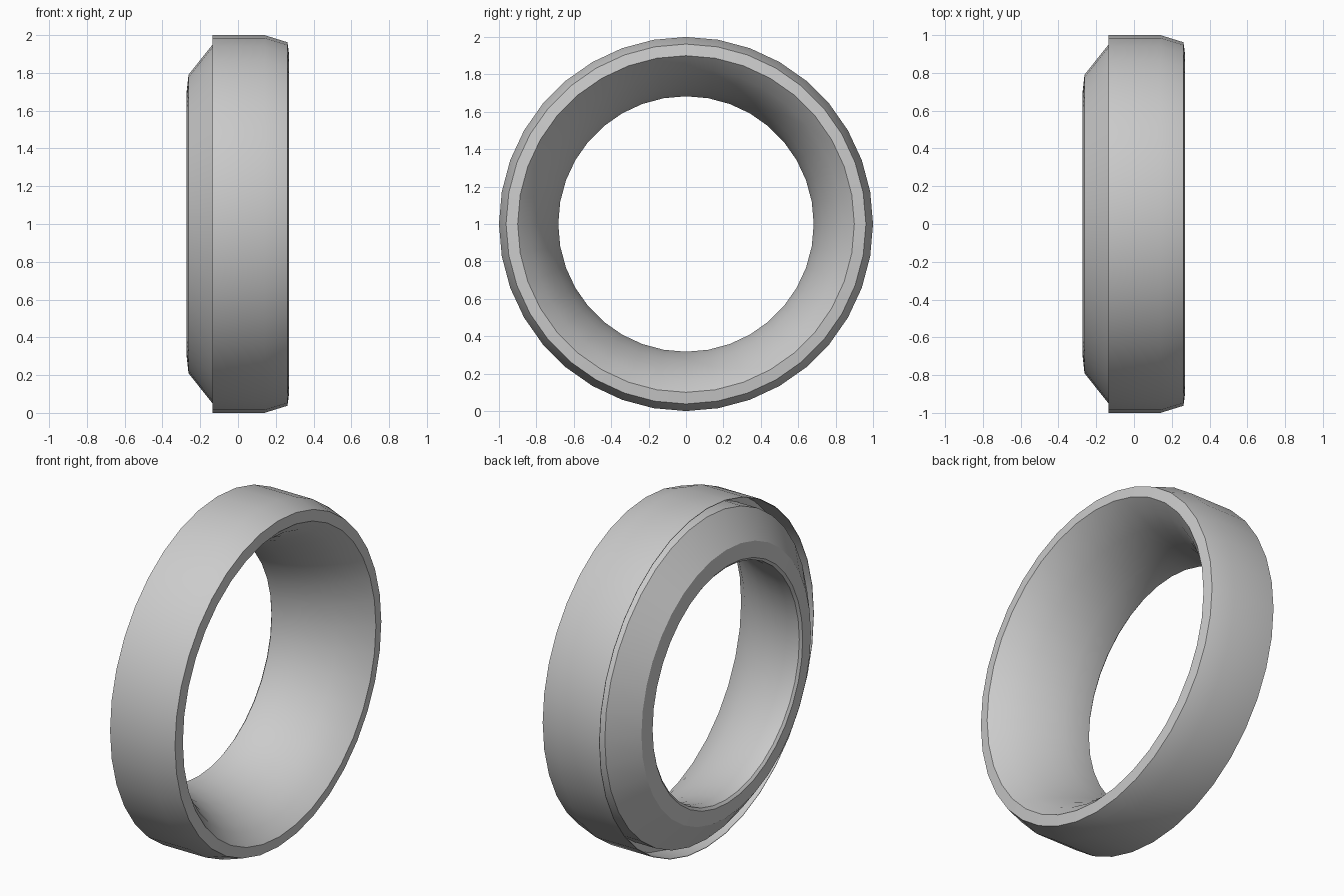
import bpy, bmesh, math

if "Cube" in bpy.data.objects:
    bpy.data.objects.remove(bpy.data.objects["Cube"])

SIDES = 36

grey = bpy.data.materials.new("plain grey")
grey.diffuse_color = (0.6, 0.6, 0.6, 1)
grey.use_nodes = True
grey.node_tree.nodes["Principled BSDF"].inputs["Base Color"].default_value = grey.diffuse_color

# Closed cross-section as (x, radius), lathed around the x axis
profile = [
    (-0.135, 1.0), (0.14, 1.0), (0.262, 0.962),               # outer wall and taper
    (0.27, 0.90),                                             # front rim
    (0.20, 0.835), (0.10, 0.775), (0.0, 0.73),                # flared bore
    (-0.10, 0.70), (-0.20, 0.683), (-0.26, 0.685),
    (-0.272, 0.70), (-0.262, 0.79),                           # back rim
    (-0.135, 0.95),                                           # back chamfer
    (0.0, 0.95), (0.0, 0.996), (-0.135, 0.997),               # groove behind the outer lip
]

bm = bmesh.new()
rings = []
for i in range(SIDES):
    a = 2 * math.pi * i / SIDES
    rings.append([bm.verts.new((x, r * math.cos(a), 1 + r * math.sin(a))) for x, r in profile])
n = len(profile)
for i in range(SIDES):
    p, q = rings[i], rings[(i + 1) % SIDES]
    for j in range(n):
        k = (j + 1) % n
        bm.faces.new((p[j], p[k], q[k], q[j]))
bmesh.ops.recalc_face_normals(bm, faces=bm.faces)

mesh = bpy.data.meshes.new("ring")
bm.to_mesh(mesh)
bm.free()
mesh.materials.append(grey)
ring = bpy.data.objects.new("ring", mesh)
bpy.context.collection.objects.link(ring)

# Smooth walls, sharp rims
bpy.context.view_layer.objects.active = ring
ring.select_set(True)
bpy.ops.object.shade_smooth_by_angle(angle=math.radians(30))
